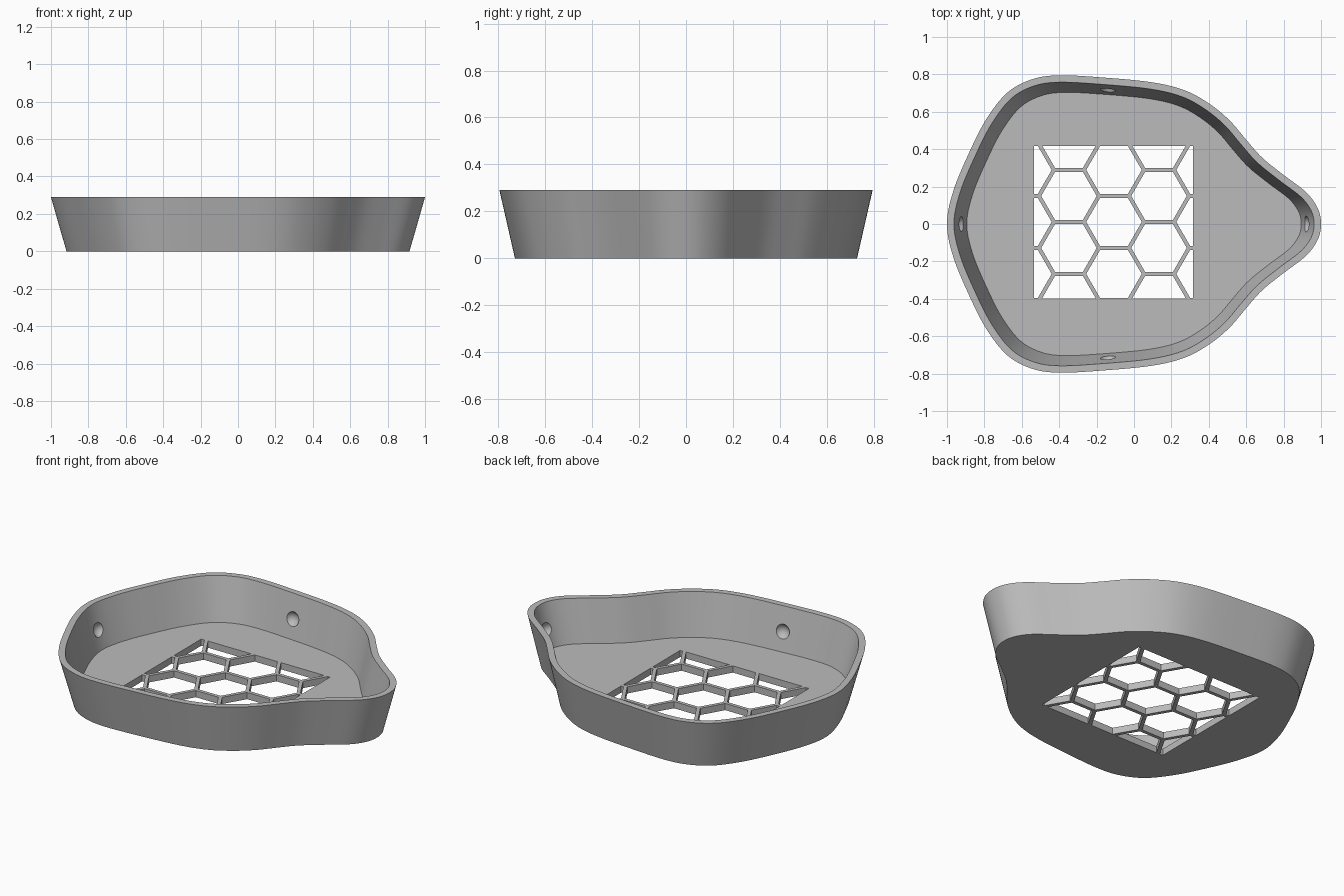
import bpy, bmesh, math
from mathutils import Vector

cube = bpy.data.objects.get("Cube")
if cube:
    bpy.data.objects.remove(cube, do_unlink=True)

HEIGHT, FLOOR, WALL, TAPER = 0.29, 0.04, 0.037, 0.917

grey = bpy.data.materials.new("plain grey")
grey.use_nodes = True
colour = (0.5, 0.5, 0.5, 1)
grey.diffuse_color = colour
grey.node_tree.nodes["Principled BSDF"].inputs["Base Color"].default_value = colour


def make_object(name, bm, helper=False):
    bmesh.ops.recalc_face_normals(bm, faces=bm.faces)
    mesh = bpy.data.meshes.new(name)
    bm.to_mesh(mesh)
    bm.free()
    obj = bpy.data.objects.new(name, mesh)
    bpy.context.collection.objects.link(obj)
    mesh.materials.append(grey)
    obj.hide_render = helper
    return obj


def boolean(target, cutter, operation):
    mod = target.modifiers.new("cut", "BOOLEAN")
    mod.operation, mod.solver, mod.object = operation, "EXACT", cutter
    bpy.context.view_layer.objects.active = target
    bpy.ops.object.modifier_apply(modifier=mod.name)
    bpy.data.objects.remove(cutter, do_unlink=True)


def smooth_loop(points, steps=6):
    """Closed Catmull-Rom curve through the points."""
    out, n = [], len(points)
    for i in range(n):
        a, b, c, d = (points[(i + k) % n] for k in (-1, 0, 1, 2))
        for s in range(steps):
            t = s / steps
            out.append(0.5 * (2 * b + (c - a) * t + (2 * a - 5 * b + 4 * c - d) * t * t
                              + (3 * b - a - 3 * c + d) * t ** 3))
    return out


def inset(loop, width):
    n = len(loop)
    tangents = [(loop[(i + 1) % n] - loop[i - 1]).normalized() for i in range(n)]
    return [p + Vector((-t.y, t.x)) * width for p, t in zip(loop, tangents)]


# Rim outline: one half, mirrored across the long axis
half = [(1, 0), (0.982, 0.085), (0.92, 0.17), (0.8, 0.262), (0.685, 0.355), (0.6, 0.45),
        (0.51, 0.555), (0.4, 0.645), (0.27, 0.715), (0.1, 0.757), (-0.15, 0.782),
        (-0.4, 0.795), (-0.55, 0.772), (-0.68, 0.7), (-0.79, 0.56), (-0.88, 0.385),
        (-0.965, 0.18), (-1, 0)]
half = [Vector(p) for p in half]
outer = smooth_loop(half + [Vector((p.x, -p.y)) for p in half[-2:0:-1]])
inner = inset(outer, WALL)


# Tapered tray: outer wall, rim, inner wall and floor
def ring(bm, loop, z):
    scale = TAPER + (1 - TAPER) * z / HEIGHT
    return [bm.verts.new((p.x * scale, p.y * scale, z)) for p in loop]


bm = bmesh.new()
rings = [ring(bm, outer, 0), ring(bm, outer, HEIGHT), ring(bm, inner, HEIGHT), ring(bm, inner, FLOOR)]
count = len(outer)
for low, high in zip(rings, rings[1:]):
    for i in range(count):
        j = (i + 1) % count
        bm.faces.new((low[i], low[j], high[j], high[i]))
bm.faces.new(rings[0])
bm.faces.new(rings[-1])
tray = make_object("tray", bm)

# Honeycomb openings, trimmed to a rectangular window
PITCH, BAR = 0.278, 0.021
radius = (PITCH - BAR) / math.sqrt(3)
bm = bmesh.new()
for col in range(-2, 3):
    for row in range(-2, 3):
        x = -0.107 + col * PITCH * math.sqrt(3) / 2
        y = 0.011 + (row + 0.5 * (col % 2)) * PITCH
        corners = [math.radians(60 * k) for k in range(6)]
        bm.faces.new([bm.verts.new((x + radius * math.cos(a), y + radius * math.sin(a), -0.1))
                      for a in corners])
side = bmesh.ops.extrude_face_region(bm, geom=bm.faces[:], use_keep_orig=True)
top = [v for v in side["geom"] if isinstance(v, bmesh.types.BMVert)]
bmesh.ops.translate(bm, verts=top, vec=(0, 0, 0.25))
cells = make_object("honeycomb_cutter", bm, helper=True)

bm = bmesh.new()
bmesh.ops.create_cube(bm, size=1)
bmesh.ops.scale(bm, verts=bm.verts, vec=(0.85, 0.815, 1))
bmesh.ops.translate(bm, verts=bm.verts, vec=(-0.11, 0.0105, 0))
window = make_object("window_cutter", bm, helper=True)
boolean(cells, window, "INTERSECT")
boolean(tray, cells, "DIFFERENCE")

# Shallow round dimples inside the wall
bm = bmesh.new()
for x, y in ((-0.905, 0), (0.905, 0), (-0.14, 0.698), (-0.14, -0.698)):
    made = bmesh.ops.create_uvsphere(bm, u_segments=24, v_segments=16, radius=0.045)
    bmesh.ops.translate(bm, verts=made["verts"], vec=(x, y, 0.155))
dimples = make_object("dimple_cutter", bm, helper=True)
boolean(tray, dimples, "DIFFERENCE")

# Smooth walls with crisp rims
bpy.ops.object.select_all(action="DESELECT")
tray.select_set(True)
bpy.context.view_layer.objects.active = tray
bpy.ops.object.shade_smooth_by_angle(angle=math.radians(30))
